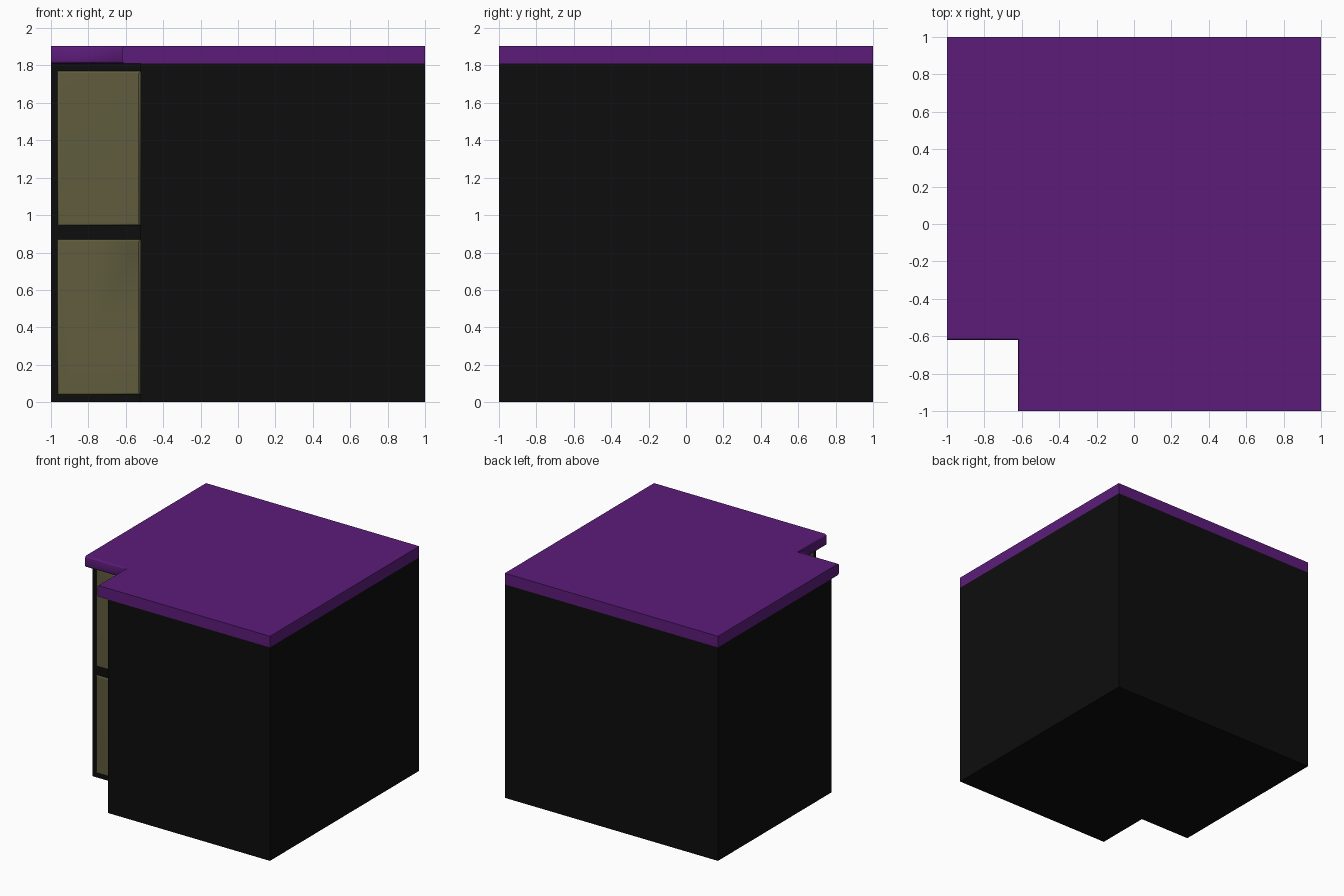
import bpy, bmesh, math

if "Cube" in bpy.data.objects:
    bpy.data.objects.remove(bpy.data.objects["Cube"])

OUT = 1.0      # outer half width
BODY_IN = -0.52  # cabinet notch corner
TOP_IN = -0.62   # countertop notch corner


def material(name, rgb):
    m = bpy.data.materials.new(name)
    m.diffuse_color = (*rgb, 1)
    m.use_nodes = True
    m.node_tree.nodes["Principled BSDF"].inputs["Base Color"].default_value = m.diffuse_color
    return m


def extrude_outline(name, points, z0, z1, mat, bevel=0.0, bevel_test=None):
    """Extrude a flat outline from z0 to z1, softening the chosen edges."""
    bm = bmesh.new()
    base = bm.faces.new([bm.verts.new((x, y, z0)) for x, y in points])
    res = bmesh.ops.extrude_face_region(bm, geom=[base])
    for v in res["geom"]:
        if isinstance(v, bmesh.types.BMVert):
            v.co.z = z1
    bmesh.ops.recalc_face_normals(bm, faces=bm.faces)
    if bevel:
        edges = [e for e in bm.edges if bevel_test(e)]
        bmesh.ops.bevel(bm, geom=edges, offset=bevel, segments=1,
                        affect='EDGES', profile=0.5)
    me = bpy.data.meshes.new(name)
    bm.to_mesh(me)
    bm.free()
    ob = bpy.data.objects.new(name, me)
    me.materials.append(mat)
    bpy.context.collection.objects.link(ob)
    if bevel:
        # Blend the chamfers into the flat faces, keep square edges sharp
        me.shade_smooth()
        me.set_sharp_from_angle(angle=math.radians(60))
        mod = ob.modifiers.new("flat_faces", 'WEIGHTED_NORMAL')
        mod.keep_sharp = True
    return ob


def corner_outline(n):
    return [(-OUT, n), (n, n), (n, -OUT), (OUT, -OUT), (OUT, OUT), (-OUT, OUT)]


black = material("black_paint", (0.004, 0.004, 0.004))
purple = material("purple_top", (0.107, 0.0116, 0.195))
tan = material("tan_door", (0.117, 0.107, 0.048))

# Cabinet body
extrude_outline("cabinet_body", corner_outline(BODY_IN), 0, 1.81, black)


# Countertop with soft edges along the notch
def notch_edge(e):
    a, b = e.verts
    return abs(a.co.z - b.co.z) < 1e-4 and all(
        v.co.x < TOP_IN + 1e-4 and v.co.y < TOP_IN + 1e-4 for v in e.verts)


extrude_outline("countertop", corner_outline(TOP_IN), 1.81, 1.905, purple,
                0.012, notch_edge)

# Two folding corner doors, each an L wrapped around the notch
T = 0.012
f = BODY_IN - T   # door front plane
b = BODY_IN + 0.02
door = [(-0.965, f), (f, f), (f, -0.965), (b, -0.965), (b, b), (-0.965, b)]


def front_edge(e):
    return all(v.co.x < f + 1e-4 and v.co.y < f + 1e-4 for v in e.verts) and not all(
        abs(v.co.x - f) < 1e-4 and abs(v.co.y - f) < 1e-4 for v in e.verts)


for name, z0, z1 in (("lower_door", 0.04, 0.87), ("upper_door", 0.945, 1.77)):
    extrude_outline(name, door, z0, z1, tan, 0.011, front_edge)
